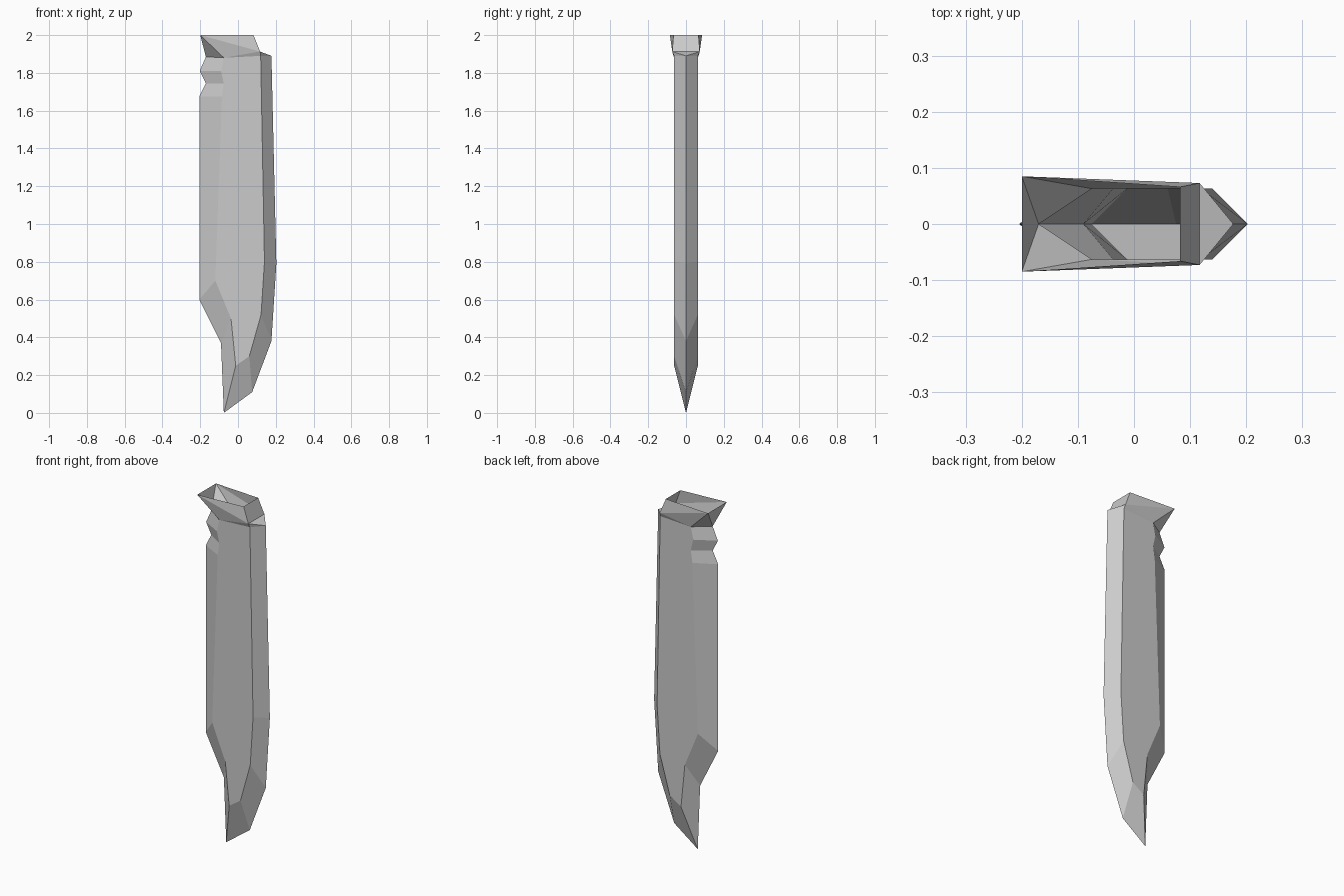
import bpy

if "Cube" in bpy.data.objects:
    bpy.data.objects.remove(bpy.data.objects["Cube"])

HALF = 0.063  # half thickness of the blade

def make(name, verts, faces):
    mesh = bpy.data.meshes.new(name)
    mesh.from_pydata(verts, [], faces)
    mesh.validate()
    obj = bpy.data.objects.new(name, mesh)
    bpy.context.collection.objects.link(obj)
    # front half is modelled, the back half is mirrored over y = 0
    mod = obj.modifiers.new("mirror", 'MIRROR')
    mod.use_axis = (False, True, False)
    mod.merge_threshold = 0.0005
    return obj

# Blade: sharp outline (x, z) at y = 0 and flat-face outline (x, z) at y = -HALF
edge = [(-.17, 1.885), (-.203, 1.81), (-.17, 1.745), (-.205, 1.675), (-.205, .60),
        (-.09, .37), (-.075, 0), (.075, .11), (.177, .38), (.203, .79), (.177, 1.89)]
flat = [(-.075, 1.88), (-.09, 1.81), (-.075, 1.745), (-.085, 1.675), (-.12, .70),
        (-.037, .50), (-.012, .25), (.06, .30), (.122, .52), (.14, .80), (.12, 1.89)]
n = len(edge)
verts = [(x, 0, z) for x, z in edge] + [(x, -HALF, z) for x, z in flat]
faces = [(i, i + 1, n + i + 1, n + i) for i in range(n - 1)]  # bevels, open at the top
faces.append(tuple(range(n, 2 * n)))                          # flat face
make("blade", verts, faces)

# Guard: open flared collar above the hollow blade
guard = [(-.2, 0, 2), (-.2, -.085, 2), (.082, -.066, 2), (.082, 0, 2),   # rim
         (-.17, 0, 1.885), (-.075, -HALF, 1.88), (.12, -HALF, 1.89),     # blade top
         (.117, -.073, 1.913), (.117, 0, 1.913), (.177, 0, 1.89)]        # heel
make("guard", guard, [(0, 4, 1), (1, 4, 5), (1, 5, 7), (1, 7, 2), (5, 6, 7),
                      (2, 7, 8, 3), (7, 9, 8), (7, 6, 9)])
